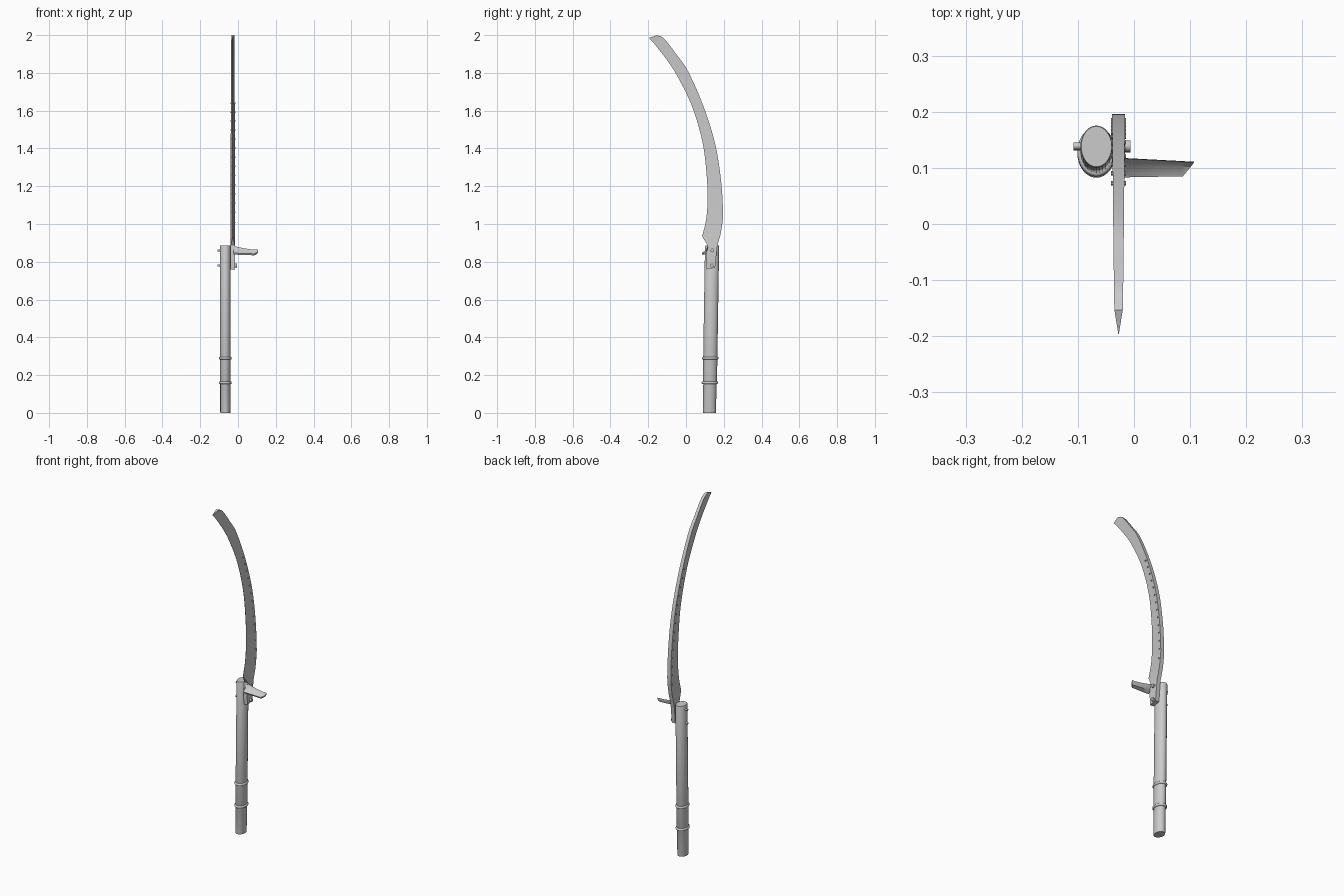
import bpy, bmesh, math
from mathutils import Vector

if "Cube" in bpy.data.objects:
    bpy.data.objects.remove(bpy.data.objects["Cube"])


def loft(name, sections, smooth=True):
    """Skin a list of equal-length closed sections and cap both ends."""
    bm = bmesh.new()
    rows = [[bm.verts.new(p) for p in s] for s in sections]
    n = len(rows[0])
    for a, b in zip(rows, rows[1:]):
        for i in range(n):
            j = (i + 1) % n
            bm.faces.new((a[i], a[j], b[j], b[i]))
    bm.faces.new(rows[0])
    bm.faces.new(rows[-1])
    bmesh.ops.remove_doubles(bm, verts=bm.verts, dist=1e-5)
    bmesh.ops.recalc_face_normals(bm, faces=bm.faces)
    me = bpy.data.meshes.new(name)
    bm.to_mesh(me)
    bm.free()
    ob = bpy.data.objects.new(name, me)
    bpy.context.collection.objects.link(ob)
    if smooth:
        bpy.ops.object.select_all(action='DESELECT')
        ob.select_set(True)
        bpy.context.view_layer.objects.active = ob
        bpy.ops.object.shade_smooth_by_angle(angle=math.radians(35))
    return ob


def spline(pts, steps):
    """Catmull-Rom through 2D points."""
    p = [Vector(q) for q in pts]
    p = [2 * p[0] - p[1]] + p + [2 * p[-1] - p[-2]]
    out = []
    for i in range(1, len(p) - 2):
        a, b, c, d = p[i - 1:i + 3]
        for k in range(steps):
            t = k / steps
            out.append(0.5 * (2 * b + (c - a) * t + (2 * a - 5 * b + 4 * c - d) * t * t
                              + (3 * b - a - 3 * c + d) * t ** 3))
    return out + [p[-2]]


def ellipse(z, rx, ry, n=32):
    cy = 0.124 + 0.014 * z / 0.885      # the handle leans slightly backward
    return [(-0.067 + rx * math.cos(2 * math.pi * i / n),
             cy + ry * math.sin(2 * math.pi * i / n), z) for i in range(n)]


def rod(name, x0, x1, y, z, r, n=16):
    circle = [(y + r * math.cos(2 * math.pi * i / n), z + r * math.sin(2 * math.pi * i / n)) for i in range(n)]
    return loft(name, [[(x, *c) for c in circle] for x in (x0, x1)])


# Oval handle with a slightly slimmer butt
loft("handle", [ellipse(*s) for s in (
    (0, .026, .034), (.004, .027, .035), (.155, .027, .035), (.16, .0285, .0375),
    (.881, .0285, .0375), (.885, .027, .036))])

# Two rounded bands around the handle
for k, z in enumerate((.16, .29)):
    prof = [(.007 * math.sin(a), .0055 * math.cos(a)) for a in
            [math.radians(d) for d in range(-90, 91, 30)]]
    loft(f"handle_band_{k + 1}", [ellipse(z + dz, .0285 + dr, .0385 + dr) for dz, dr in prof])

# Curved blade: thick spine, sharp inner edge, running down into a flat tang
BX = -0.0275
spine = spline([(-.153, 2), (-.115, 1.98), (-.05, 1.897), (.01, 1.81), (.09, 1.63), (.153, 1.43),
                (.185, 1.235), (.196, 1.065), (.192, 1.0), (.183, .945)], 5)
edge = spline([(-.196, 1.985), (-.162, 1.947), (-.095, 1.86), (-.04, 1.772), (.033, 1.62), (.088, 1.43),
               (.110, 1.25), (.114, 1.12), (.106, 1.02), (.085, .934)], 5)


def blade_section(s, e, ts, te):
    return [(BX - ts / 2, *s), (BX + ts / 2, *s), (BX + te / 2, *e), (BX - te / 2, *e)]


last = len(spine) - 1
rows = [blade_section(s, e, .015 + .008 * min(1, i / last * 1.6), .001)
        for i, (s, e) in enumerate(zip(spine, edge))]
for s, e in (((.166, .885), (.114, .888)), ((.160, .83), (.106, .83)), ((.154, .768), (.110, .760))):
    rows.append(blade_section(s, e, .023, .023))
loft("blade", rows)

# Small rivets just inside the spine
dist, nxt, count = 0, .24, 0
for i in range(1, last):
    seg = (spine[i] - spine[i - 1]).length
    dist += seg
    while nxt <= dist:
        if nxt > .4:
            p = spine[i].lerp(spine[i - 1], (dist - nxt) / seg)
            inward = (edge[i] - spine[i]).normalized() * .013
            count += 1
            rod(f"spine_rivet_{count}", BX - .0135, BX + .0135, p.x + inward.x, p.y + inward.y, .004, 10)
        nxt += .05

# Bolts fastening the tang to the handle
for k, (y, z) in enumerate(((.137, .78), (.139, .86))):
    rod(f"bolt_shaft_{k + 1}", -.108, -.01, y, z, .006)
    rod(f"bolt_head_{k + 1}", -.017, -.006, y, z, .010)

# Sloping side guard, a thin curved plate reaching out to the right
guard = []
for t in [i / 8 for i in range(9)]:
    drop = .020 * math.sin(t * math.pi / 2)
    xb, xf = -.025 + .132 * t, -.025 + .112 * t
    xm = (xb + xf) / 2 + .004 * t
    yb, zb = .117 - .007 * t, .884 - drop
    yf, zf = .083 + .002 * t, .846 - .004 * t
    ym, zm = (yb + yf) / 2 + .004, (zb + zf) / 2 - .004
    guard.append([(xb, yb, zb), (xm, ym, zm), (xf, yf, zf),
                  (xf, yf + .004, zf - .008), (xm, ym + .004, zm - .008), (xb, yb + .001, zb - .008)])
loft("side_guard", guard)
